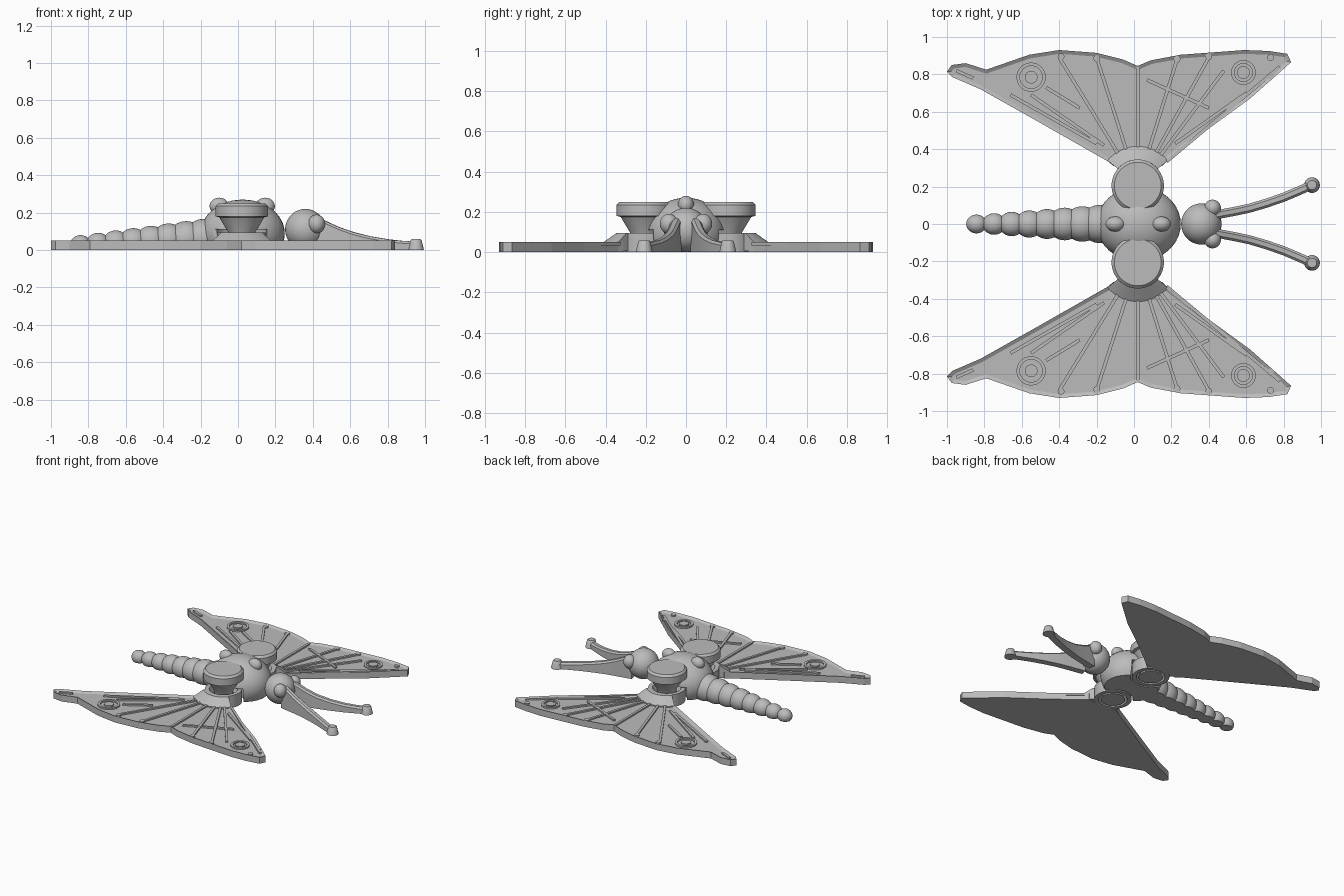
import bpy, bmesh
from math import sin, cos, pi, radians, hypot
from mathutils import Vector

if "Cube" in bpy.data.objects:
    bpy.data.objects.remove(bpy.data.objects["Cube"])

grey = bpy.data.materials.new("plain grey")
grey.use_nodes = True
grey.diffuse_color = (0.5, 0.5, 0.5, 1)
grey.node_tree.nodes["Principled BSDF"].inputs["Base Color"].default_value = (0.5, 0.5, 0.5, 1)

HUB = Vector((0.02, 0.205, 0))
WING_TOP, PANEL = 0.05, 0.038


def finish(name, bm, smooth=True):
    bmesh.ops.recalc_face_normals(bm, faces=bm.faces)
    mesh = bpy.data.meshes.new(name)
    bm.to_mesh(mesh)
    bm.free()
    mesh.materials.append(grey)
    ob = bpy.data.objects.new(name, mesh)
    bpy.context.collection.objects.link(ob)
    if smooth:
        bpy.ops.object.select_all(action="DESELECT")
        ob.select_set(True)
        bpy.context.view_layer.objects.active = ob
        bpy.ops.object.shade_smooth_by_angle(angle=radians(30))
    return ob


def ball(name, center, radii):
    """Ellipsoid sliced flat at the ground."""
    bm = bmesh.new()
    bmesh.ops.create_uvsphere(bm, u_segments=40, v_segments=24, radius=1)
    for v in bm.verts:
        v.co = Vector(c + r * k for c, r, k in zip(center, radii, v.co))
    if center[2] < radii[2]:
        geom = bm.verts[:] + bm.edges[:] + bm.faces[:]
        cut = bmesh.ops.bisect_plane(bm, geom=geom, plane_co=(0, 0, 0),
                                     plane_no=(0, 0, 1), clear_inner=True)
        edges = [e for e in cut["geom_cut"] if isinstance(e, bmesh.types.BMEdge)]
        bmesh.ops.edgeloop_fill(bm, edges=edges)
    return finish(name, bm)


def lathe(name, profile, center, side=1, closed=False, steps=48):
    """Spin a radius/height profile about a vertical axis."""
    bm = bmesh.new()
    pts = [bm.verts.new((r, 0, z)) for r, z in profile]
    pairs = list(zip(pts, pts[1:] + pts[:1])) if closed else list(zip(pts, pts[1:]))
    edges = [bm.edges.new(p) for p in pairs]
    bmesh.ops.spin(bm, geom=pts + edges, cent=(0, 0, 0), axis=(0, 0, 1),
                   angle=2 * pi, steps=steps, use_duplicate=False)
    bmesh.ops.remove_doubles(bm, verts=bm.verts, dist=1e-4)
    for v in bm.verts:
        v.co += Vector((center[0], side * center[1], 0))
    return finish(name, bm)


def loft(name, sections):
    """Skin a row of matching cross-sections and cap the ends."""
    bm = bmesh.new()
    rows = [[bm.verts.new(p) for p in s] for s in sections]
    n = len(rows[0])
    for a, b in zip(rows, rows[1:]):
        for i in range(n):
            bm.faces.new((a[i], a[(i + 1) % n], b[(i + 1) % n], b[i]))
    bm.faces.new(rows[0])
    bm.faces.new(rows[-1])
    return finish(name, bm)


# Thorax, with clearance for the wing hinges
thorax = ball("thorax", (0.025, 0, 0.09), (0.225, 0.2, 0.18))
for side in (1, -1):
    cutter = lathe("hinge_cutter", [(0, -0.1), (0.142, -0.1), (0.142, 0.11), (0, 0.11)], HUB, side)
    cutter.hide_render = True
    cutter.hide_set(True)
    mod = thorax.modifiers.new("hinge_gap", "BOOLEAN")
    mod.operation = "DIFFERENCE"
    mod.object = cutter
    mod.solver = "EXACT"
for x in (-0.1, 0.145):
    ball("back_bump", (x, 0, 0.235), (0.052, 0.04, 0.045))

# Head and eyes
ball("head", (0.36, 0, 0.11), (0.108, 0.11, 0.11))
for side in (1, -1):
    ball("eye", (0.42, side * 0.085, 0.14), (0.045, 0.045, 0.05))

# Tapering tail of overlapping segments
for i in range(8):
    t = i / 7
    r = 0.05 + 0.052 * t
    ball("tail_segment", (-0.842 + 0.66 * t, 0, 0.03 + 0.035 * t), (r + 0.005, r, r))

# Antennae with foot knobs
path = [(0.42, 0.045, 0.175), (0.47, 0.055, 0.155), (0.54, 0.068, 0.123), (0.62, 0.085, 0.095),
        (0.71, 0.112, 0.073), (0.8, 0.143, 0.058), (0.88, 0.177, 0.049), (0.95, 0.208, 0.045)]
for side in (1, -1):
    sections = []
    for i, (x, y, h) in enumerate(path):
        a, b = path[max(i - 1, 0)], path[min(i + 1, len(path) - 1)]
        dx, dy = b[0] - a[0], b[1] - a[1]
        nx, ny = -dy / hypot(dx, dy), dx / hypot(dx, dy)
        w = 0.024
        shape = [(-w, 0), (-w, h - 0.012), (-w / 2, h), (w / 2, h), (w, h - 0.012), (w, 0)]
        sections.append([(x + nx * s, side * (y + ny * s), z) for s, z in shape])
    loft("antenna", sections)
    lathe("antenna_knob", [(0, 0), (0.042, 0), (0.03, 0.052), (0.025, 0.058), (0, 0.058)],
          (0.952, 0.208), side, steps=24)

# Wing outline, ribs (pairs of end points) and rim studs
outline = [(-0.11, 0.31), (-0.14, 0.335), (-0.5, 0.54), (-0.82, 0.72), (-0.97, 0.785), (-1, 0.815),
           (-0.975, 0.85), (-0.9, 0.86), (-0.79, 0.825), (-0.56, 0.905), (-0.4, 0.93), (-0.2, 0.915),
           (-0.06, 0.88), (0.02, 0.845), (0.09, 0.875), (0.25, 0.905), (0.59, 0.93), (0.72, 0.925),
           (0.82, 0.91), (0.84, 0.865), (0.62, 0.67), (0.4, 0.51), (0.18, 0.34), (0.15, 0.31), (0.02, 0.32)]
fan = [(-0.4, 0.89), (-0.2, 0.89), (0.02, 0.84), (0.23, 0.88), (0.4, 0.89), (0.48, 0.82), (0.78, 0.84)]
bars = [((0.07, 0.77), (0.4, 0.62)), ((-0.47, 0.73), (-0.29, 0.62)), ((-0.2, 0.43), (-0.66, 0.69)),
        ((-0.16, 0.42), (-0.55, 0.69)), ((0.22, 0.43), (0.6, 0.7)), ((-0.95, 0.82), (-0.86, 0.78))]
studs = [(-0.39, 0.895), (-0.2, 0.885), (0.23, 0.88), (0.4, 0.895), (0.73, 0.79), (0.73, 0.89)]
for tx, ty in fan:
    d = (Vector((tx, ty)) - HUB.xy).normalized()
    bars.append((HUB.xy + d * 0.2, (tx, ty)))

for side in (1, -1):
    tag = "left_" if side > 0 else "right_"
    # Plate with a raised rim
    bm = bmesh.new()
    base = bm.faces.new([bm.verts.new((x, side * y, 0)) for x, y in outline])
    up = bmesh.ops.extrude_face_region(bm, geom=[base])["geom"]
    for v in up:
        if isinstance(v, bmesh.types.BMVert):
            v.co.z = WING_TOP
    bmesh.ops.recalc_face_normals(bm, faces=bm.faces)
    top = [f for f in bm.faces if f.normal.z > 0.9]
    bmesh.ops.inset_region(bm, faces=top, thickness=0.02, use_even_offset=True)
    for v in top[0].verts:
        v.co.z = PANEL
    finish(tag + "wing", bm, False)

    # Raised ribs
    bm = bmesh.new()
    for a, b in bars:
        a, b = Vector(a), Vector(b)
        d = (b - a).normalized() * 0.009
        n = Vector((-d.y, d.x))
        f = bm.faces.new([bm.verts.new((p.x, side * p.y, WING_TOP - 0.001))
                          for p in (a + n, b + n, b - n, a - n)])
        for v in bmesh.ops.extrude_face_region(bm, geom=[f])["geom"]:
            if isinstance(v, bmesh.types.BMVert):
                v.co.z = PANEL - 0.005
    finish(tag + "wing_ribs", bm, False)

    # Ring spots and rim studs
    for c, r in (((-0.55, 0.785), 0.078), ((0.585, 0.81), 0.066)):
        lathe(tag + "spot_ring", [(r, 0.03), (r, 0.049), (r - 0.018, 0.049), (r - 0.018, 0.03)],
              c, side, closed=True)
        lathe(tag + "spot_center", [(0.034, 0.03), (0.034, 0.049), (0, 0.049)], c, side)
    for c in studs:
        lathe(tag + "rim_stud", [(0.018, 0.03), (0.018, 0.049), (0, 0.049)], c, side, steps=16)

    # Sloped root joining the wing to its hub
    arc = [radians(40 + 5 * i) for i in range(21)]
    shape = [(0.12, 0.005), (0.12, 0.095), (0.14, 0.095), (0.21, 0.046), (0.21, 0.005)]
    loft(tag + "wing_root", [[(HUB.x + r * cos(t), side * (HUB.y + r * sin(t)), z)
                              for r, z in shape] for t in arc])

    # Hinge: ring with a waisted hole around a capped pin
    lathe(tag + "hub_ring", [(0.13, 0), (0.13, 0.095), (0.1, 0.095), (0.078, 0.05), (0.1, 0)],
          HUB, side, closed=True)
    lathe(tag + "hinge_pin", [(0, 0), (0.085, 0), (0.062, 0.045), (0.062, 0.06), (0.075, 0.1),
                              (0.12, 0.175), (0.14, 0.18), (0.14, 0.235), (0.125, 0.25), (0, 0.25)],
          HUB, side)
